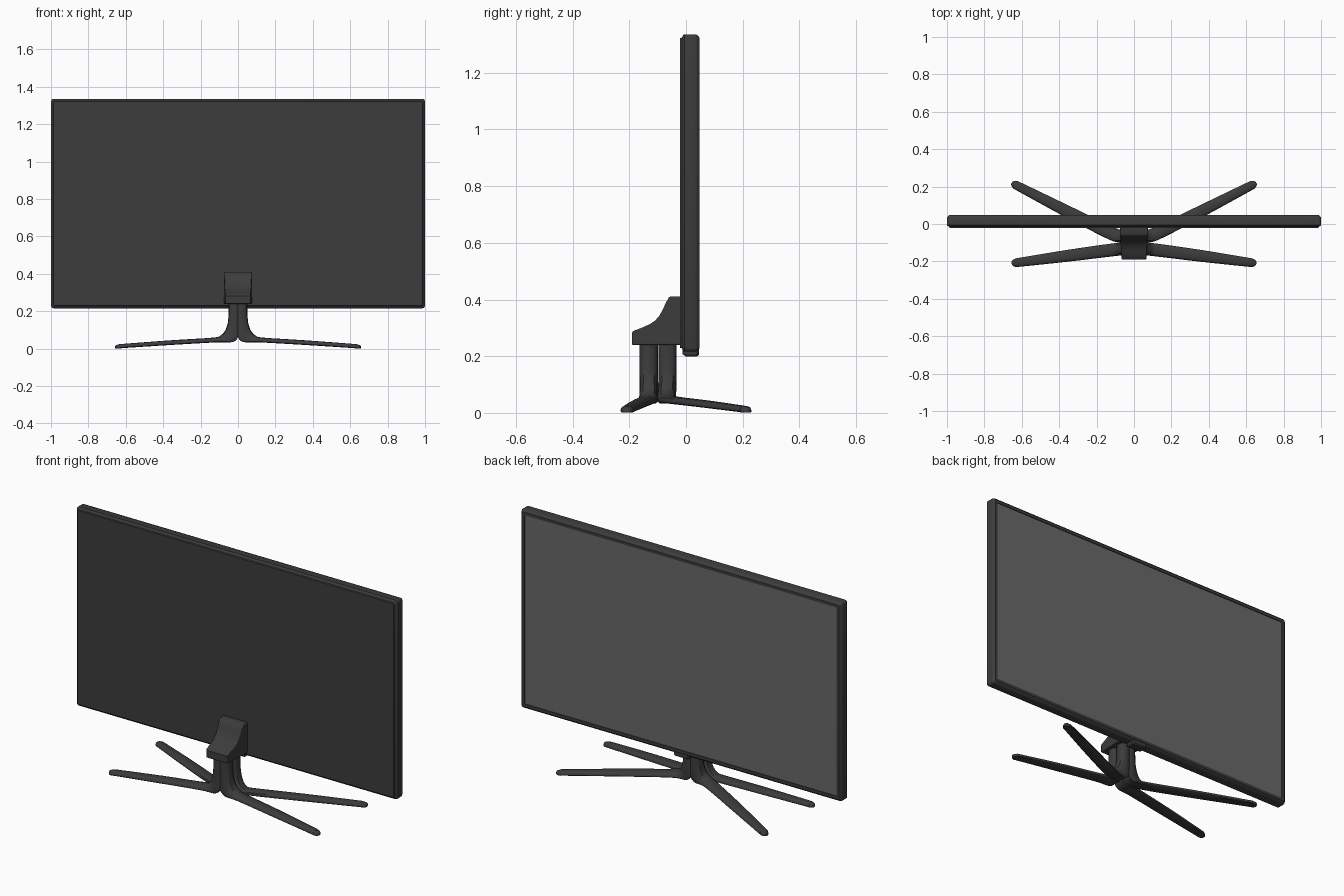
import bpy, bmesh, math
from mathutils import Vector

if "Cube" in bpy.data.objects:
    bpy.data.objects.remove(bpy.data.objects["Cube"])


def material(name, v):
    m = bpy.data.materials.new(name)
    m.diffuse_color = (v, v, v, 1)
    m.use_nodes = True
    m.node_tree.nodes["Principled BSDF"].inputs["Base Color"].default_value = m.diffuse_color
    return m


DARK = material("dark_plastic", 0.045)
GLASS = material("screen_grey", 0.14)


def loft(name, rings, mat, angle=35):
    """Skin a list of equal-length point rings and cap both ends."""
    bm = bmesh.new()
    vr = [[bm.verts.new(p) for p in r] for r in rings]
    n = len(vr[0])
    for a, b in zip(vr, vr[1:]):
        for i in range(n):
            j = (i + 1) % n
            bm.faces.new((a[i], a[j], b[j], b[i]))
    bm.faces.new(vr[0][::-1])
    bm.faces.new(vr[-1])
    bmesh.ops.recalc_face_normals(bm, faces=bm.faces[:])
    me = bpy.data.meshes.new(name)
    bm.to_mesh(me)
    bm.free()
    ob = bpy.data.objects.new(name, me)
    bpy.context.collection.objects.link(ob)
    me.materials.append(mat)
    for o in bpy.context.selected_objects:
        o.select_set(False)
    ob.select_set(True)
    bpy.context.view_layer.objects.active = ob
    bpy.ops.object.shade_smooth_by_angle(angle=math.radians(angle))
    return ob


def frame_ring(x, z0, z1, inset, y, r=0.014):
    """Rounded rectangle in the xz plane."""
    x, z0, z1 = x - inset, z0 + inset, z1 - inset
    r = max(r - inset * 0.5, 0.002)
    pts = []
    for k, (sx, zc) in enumerate(((1, z1 - r), (-1, z1 - r), (-1, z0 + r), (1, z0 + r))):
        for s in range(4):
            a = math.pi / 2 * (k + s / 3)
            pts.append((sx * (x - r) + r * math.cos(a), y, zc + r * math.sin(a)))
    return pts


# Display housing with chamfered back and recessed bezel
Z0, Z1 = 0.216, 1.336
steps = [(0.014, -0.022), (0.012, -0.014), (0.003, -0.010), (0, -0.006), (0, 0.032),
         (0.003, 0.040), (0.012, 0.048), (0.028, 0.048), (0.029, 0.043)]
loft("display_housing", [frame_ring(1, Z0, Z1, i, y) for i, y in steps], DARK)

# Screen
loft("screen", [frame_ring(1, Z0, Z1, 0.0285, y) for y in (0.042, 0.0445)], GLASS)

# Small sensor lip under the lower bezel
loft("sensor_lip", [frame_ring(0.048, 0.199, 0.235, i, y, 0.01)
                    for i, y in ((0.008, -0.012), (0, 0.0), (0, 0.038), (0.006, 0.046))], DARK)

# Bracket: side profile swept across the width
profile = [(-0.018, 0.240), (-0.191, 0.240), (-0.191, 0.282), (-0.186, 0.289), (-0.155, 0.301),
           (-0.128, 0.313), (-0.110, 0.325), (-0.096, 0.340), (-0.083, 0.362), (-0.072, 0.387),
           (-0.060, 0.408), (-0.055, 0.411), (-0.018, 0.411)]


def bracket_width(y):
    return 0.075 - 0.009 * max(0, (-y - 0.05) / 0.14)


bracket = loft("bracket", [[(s * bracket_width(y), y, z) for y, z in profile]
                           for s in (-1, 1)], DARK)
bev = bracket.modifiers.new("bevel", "BEVEL")
bev.width, bev.segments, bev.limit_method = 0.004, 2, "ANGLE"
bev.angle_limit = math.radians(50)

# Stand legs: inner x,z / outer x,z / half width / turn toward leg direction
stations = [
    (0, 0.250, 0.050, 0.250, 0.0320, 0),
    (0, 0.180, 0.051, 0.180, 0.0320, 0),
    (0, 0.115, 0.056, 0.132, 0.0320, 0),
    (0, 0.065, 0.071, 0.093, 0.0325, 0.1),
    (0.035, 0.035, 0.096, 0.069, 0.0335, 0.5),
    (0.120, 0.034, 0.135, 0.059, 0.0340, 1),
    (0.350, 0.021, 0.354, 0.045, 0.0315, 1),
    (0.610, 0.004, 0.611, 0.026, 0.0240, 1),
    (0.634, 0.001, 0.634, 0.023, 0.0220, 1),
    (0.648, 0.001, 0.648, 0.020, 0.0150, 1),
    (0.654, 0.002, 0.654, 0.016, 0.0060, 1)]
section = [(-0.85, 0), (-1, 0.15), (-1, 0.45), (-0.88, 0.75), (-0.6, 0.94), (0, 1),
           (0.6, 0.94), (0.88, 0.75), (1, 0.45), (1, 0.15), (0.85, 0)]


def spline(a, b, c, d, t):
    """Cubic between b and c, limited so uneven spacing cannot overshoot."""
    v = 0.5 * (2*b + (c-a)*t + (2*a-5*b+4*c-d)*t*t + (3*b-a-3*c+d)*t**3)
    return min(max(v, min(b, c)), max(b, c))


def smooth_stations(sub=4):
    out, n = [], len(stations)
    for i in range(n - 1):
        q = [stations[min(max(i + k, 0), n - 1)] for k in (-1, 0, 1, 2)]
        for s in range(sub):
            out.append(tuple(spline(*v, s / sub) for v in zip(*q)))
    return out + [stations[-1]]


def leg(name, side, y_neck, y_hub, y_tip):
    slope = (y_tip - y_hub) / 0.545
    rings = []
    for xi, zi, xo, zo, hw, turn in smooth_stations():
        a = math.atan(slope) * turn
        across = Vector((-math.sin(a), math.cos(a), 0)) * hw
        yc = y_neck + (y_hub + slope * (xo - 0.1) - y_neck) * turn
        ring = []
        for s, t in section:
            p = Vector((xi + (xo - xi) * t, yc, zi + (zo - zi) * t)) + across * s
            ring.append((side * max(p.x, 0), p.y, p.z))
        rings.append(ring)
    loft(name, rings, DARK, 40)


for side, tag in ((1, "right"), (-1, "left")):
    leg("screen_side_leg_" + tag, side, -0.0655, -0.067, 0.215)
    leg("back_side_leg_" + tag, side, -0.1315, -0.135, -0.209)
